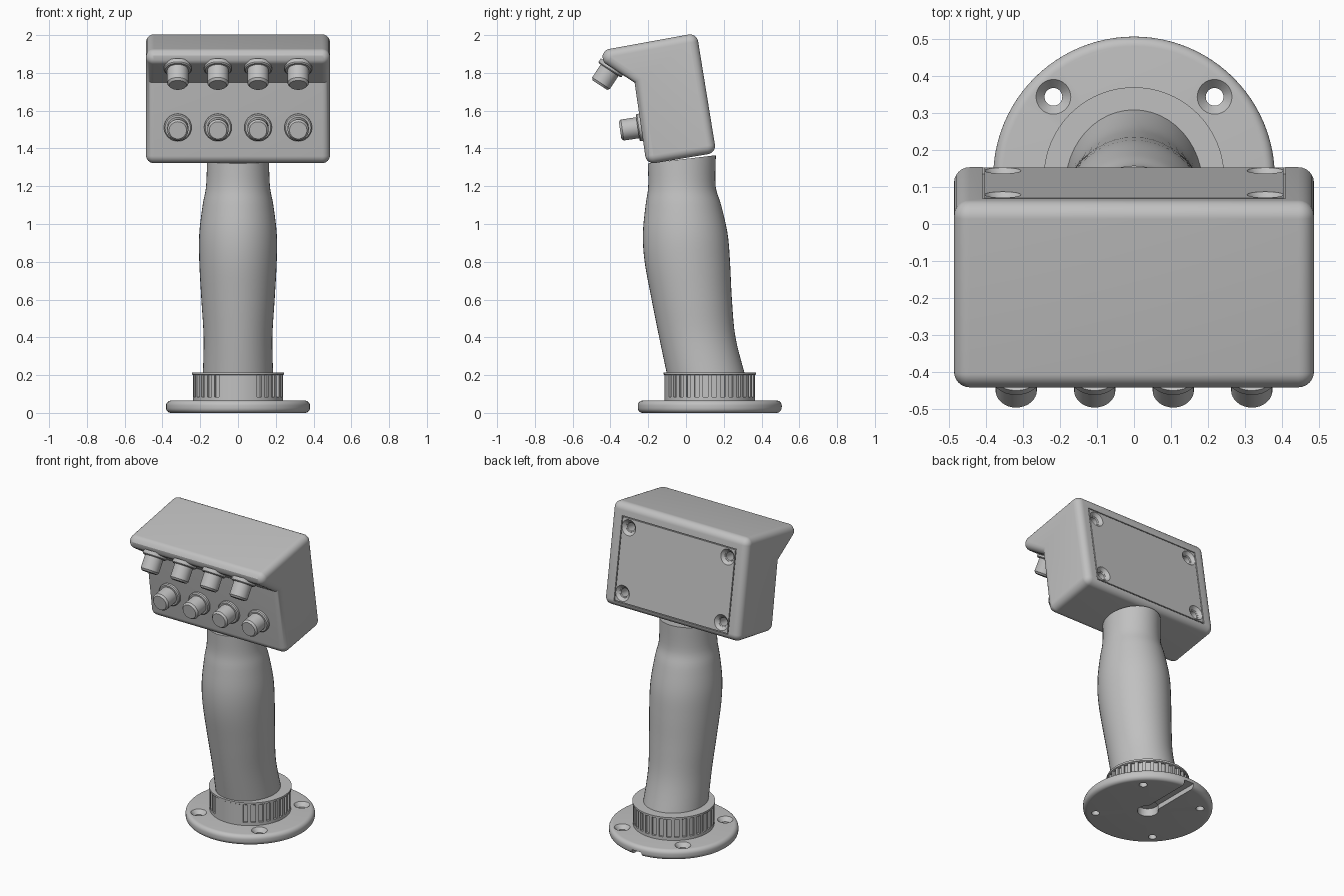
import bpy, bmesh
from math import atan2, cos, pi, radians, sin, tan
from mathutils import Matrix, Vector

default = bpy.data.objects.get("Cube")
if default:
    bpy.data.objects.remove(default)

GREY = (0.53, 0.53, 0.53, 1)
mat = bpy.data.materials.new("plain grey")
mat.use_nodes = True
mat.diffuse_color = GREY
mat.node_tree.nodes["Principled BSDF"].inputs["Base Color"].default_value = GREY

move = Matrix.Translation
parts = []


def finish(bm, name, matrix=Matrix(), helper=False):
    bmesh.ops.transform(bm, matrix=matrix, verts=bm.verts)
    bmesh.ops.recalc_face_normals(bm, faces=bm.faces)
    mesh = bpy.data.meshes.new(name)
    bm.to_mesh(mesh)
    bm.free()
    mesh.materials.append(mat)
    obj = bpy.data.objects.new(name, mesh)
    bpy.context.collection.objects.link(obj)
    obj.hide_render = helper
    if not helper:
        parts.append(obj)
    return obj


def lathe(name, profile, matrix=Matrix(), steps=48, helper=False):
    """Spin (radius, height) points around z."""
    bm = bmesh.new()
    verts = [bm.verts.new((r, 0, z)) for r, z in profile]
    edges = [bm.edges.new(pair) for pair in zip(verts, verts[1:])]
    bmesh.ops.spin(bm, geom=verts + edges, cent=(0, 0, 0), axis=(0, 0, 1),
                   angle=2 * pi, steps=steps, use_duplicate=False)
    bmesh.ops.remove_doubles(bm, verts=bm.verts, dist=1e-5)
    return finish(bm, name, matrix, helper)


def add_block(bm, size, matrix):
    bmesh.ops.create_cube(bm, size=1, matrix=matrix @ Matrix.Diagonal((*size, 1)))


def block(name, size, matrix, helper=False):
    bm = bmesh.new()
    add_block(bm, size, matrix)
    return finish(bm, name, helper=helper)


def cut(obj, cutters):
    for cutter in cutters:
        mod = obj.modifiers.new("cut", "BOOLEAN")
        mod.operation = "DIFFERENCE"
        mod.solver = "EXACT"
        mod.object = cutter
    bpy.context.view_layer.update()
    graph = bpy.context.evaluated_depsgraph_get()
    mesh = bpy.data.meshes.new_from_object(obj.evaluated_get(graph))
    obj.modifiers.clear()
    obj.data = mesh


def remove(cutters):
    for cutter in cutters:
        bpy.data.objects.remove(cutter)


def countersink(matrix, radius, bore):
    return lathe("hole_cutter", [(0, -.1), (bore, -.1), (bore, -.025), (radius, 0),
                                 (radius, .02), (0, .02)], matrix, 32, True)


def arc(r, z, radius, start, end, n=6):
    return [(r + radius * cos(radians(start + (end - start) * i / n)),
             z + radius * sin(radians(start + (end - start) * i / n)))
            for i in range(n + 1)]


# Round mounting base with four screw holes, a centre hole and a cable slot
BASE = Vector((0, .126, 0))
base = lathe("base_plate", [(0, 0)] + arc(.355, .026, .026, -90, 0)
             + arc(.355, .039, .026, 0, 90) + [(0, .065)], move(BASE), 96)
cutters = [countersink(move(BASE + Vector((x, y, .065))), .047, .024)
           for x in (-.218, .218) for y in (-.218, .218)]
cutters.append(lathe("centre_cutter", [(0, -.02), (.062, -.02), (.062, .05), (0, .05)],
                     move(BASE), 32, True))
cutters.append(block("slot_cutter", (.068, .44, .05),
                     move(BASE + Vector((0, .22, .005))), True))
cut(base, cutters)
remove(cutters)

# Locking ring with grip slots
ring = lathe("locking_ring", [(0, .055), (.239, .055), (.239, .2), (.244, .203),
                              (.244, .215), (0, .215)], move(BASE), 96)
bm = bmesh.new()
SLOTS = 32
for i in range(SLOTS):
    a = 2 * pi * (i + .5) / SLOTS
    if -sin(a) < .93:
        add_block(bm, (.04, .026, .115),
                  move(BASE) @ Matrix.Rotation(a, 4, "Z") @ move((.245, 0, .142)))
slots = finish(bm, "slot_cutter", helper=True)
cut(ring, [slots])
remove([slots])

# Grip: smooth loft through oval sections (height, front y, back y, half width)
sections = [(.2, -.1, .313, .186), (.4, -.142, .262, .182), (.6, -.182, .243, .194),
            (.8, -.219, .233, .205), (.95, -.228, .22, .205), (1.1, -.214, .186, .187),
            (1.2, -.2, .157, .169), (1.345, -.202, .158, .164)]


def smooth(points, per=5):
    pts = [Vector(p) for p in points]
    out = []
    for i in range(len(pts) - 1):
        p0, p1, p2, p3 = (pts[max(0, min(len(pts) - 1, i + k))] for k in (-1, 0, 1, 2))
        for j in range(per):
            t = j / per
            out.append(.5 * (2 * p1 + (p2 - p0) * t + (2 * p0 - 5 * p1 + 4 * p2 - p3) * t ** 2
                             + (3 * p1 - p0 - 3 * p2 + p3) * t ** 3))
    return out + [pts[-1]]


bm = bmesh.new()
SIDES = 48
rings = []
for z, front, back, half in smooth(sections):
    tilt = .12 * max(0, (z - 1.2) / .145)
    loop = []
    for i in range(SIDES):
        a = 2 * pi * i / SIDES
        y = (front + back) / 2 + (back - front) / 2 * sin(a)
        loop.append(bm.verts.new((half * cos(a), y, z + tilt * y)))
    rings.append(loop)
for low, high in zip(rings, rings[1:]):
    for i in range(SIDES):
        j = (i + 1) % SIDES
        bm.faces.new((low[i], low[j], high[j], high[i]))
bm.faces.new(rings[0])
bm.faces.new(rings[-1])
finish(bm, "grip")

# Control box: side outline (y, z) with rounded outer corners, then rounded rims
outline = [Vector(p) for p in ((.057, 2.011), (-.515, 1.907), (-.272, 1.748),
                               (-.209, 1.315), (.16, 1.377))]
INNER = 2
RADIUS = .044
rounded = []
for i, p in enumerate(outline):
    if i == INNER:
        rounded.append(p)
        continue
    u = (outline[i - 1] - p).normalized()
    v = (outline[(i + 1) % len(outline)] - p).normalized()
    half = u.angle(v) / 2
    centre = p + (u + v).normalized() * RADIUS / sin(half)
    start = (p + u * RADIUS / tan(half) - centre).normalized()
    end = (p + v * RADIUS / tan(half) - centre).normalized()
    for k in range(9):
        rounded.append(centre + start.lerp(end, k / 8).normalized() * RADIUS)

HALF = .487
bm = bmesh.new()
face = bm.faces.new([bm.verts.new((-HALF, p.x, p.y)) for p in rounded])
side = bmesh.ops.extrude_face_region(bm, geom=[face])["geom"]
bmesh.ops.translate(bm, vec=(2 * HALF, 0, 0),
                    verts=[g for g in side if isinstance(g, bmesh.types.BMVert)])
bmesh.ops.recalc_face_normals(bm, faces=bm.faces)
rim = [e for e in bm.edges if abs(e.verts[0].co.x - e.verts[1].co.x) < 1e-4]
bmesh.ops.bevel(bm, geom=rim, offset=.042, offset_type="OFFSET", segments=6,
                profile=.5, affect="EDGES", clamp_overlap=False)
box = finish(bm, "control_box")

# Back cover set in a pocket, with four countersunk screw holes
back = move((0, .112, 1.672)) @ Matrix.Rotation(atan2(.103, .635), 4, "X")
pocket = block("pocket_cutter", (.82, .04, .53), back, True)
cover = block("back_cover", (.808, .019, .518), back @ move((0, -.0095, 0)))
holes = [countersink(back @ move((x, 0, z)) @ Matrix.Rotation(-pi / 2, 4, "X"), .049, .026)
         for x in (-.355, .355) for z in (-.203, .203)]
cut(box, [pocket] + holes)
cut(cover, holes)
remove([pocket] + holes)

# Two rows of four push buttons, square to the faces they sit on
button = [(0, -.01), (.073, -.01), (.073, .012), (.067, .018), (.056, .018),
          (.056, .1), (.046, .112), (0, .112)]
for row, y, z, normal in (("lower", -.238, 1.512, (0, -.989, -.144)),
                          ("upper", -.395, 1.829, (0, -.548, -.837))):
    turn = Vector(normal).to_track_quat("Z", "Y").to_matrix().to_4x4()
    for i in range(4):
        lathe(f"{row}_button_{i + 1}", button, move((.2125 * (i - 1.5), y, z)) @ turn, 32)

# Smooth curved surfaces, keep edges crisp
bpy.ops.object.select_all(action="DESELECT")
for obj in parts:
    obj.select_set(True)
bpy.context.view_layer.objects.active = parts[0]
bpy.ops.object.shade_smooth_by_angle(angle=radians(30))
